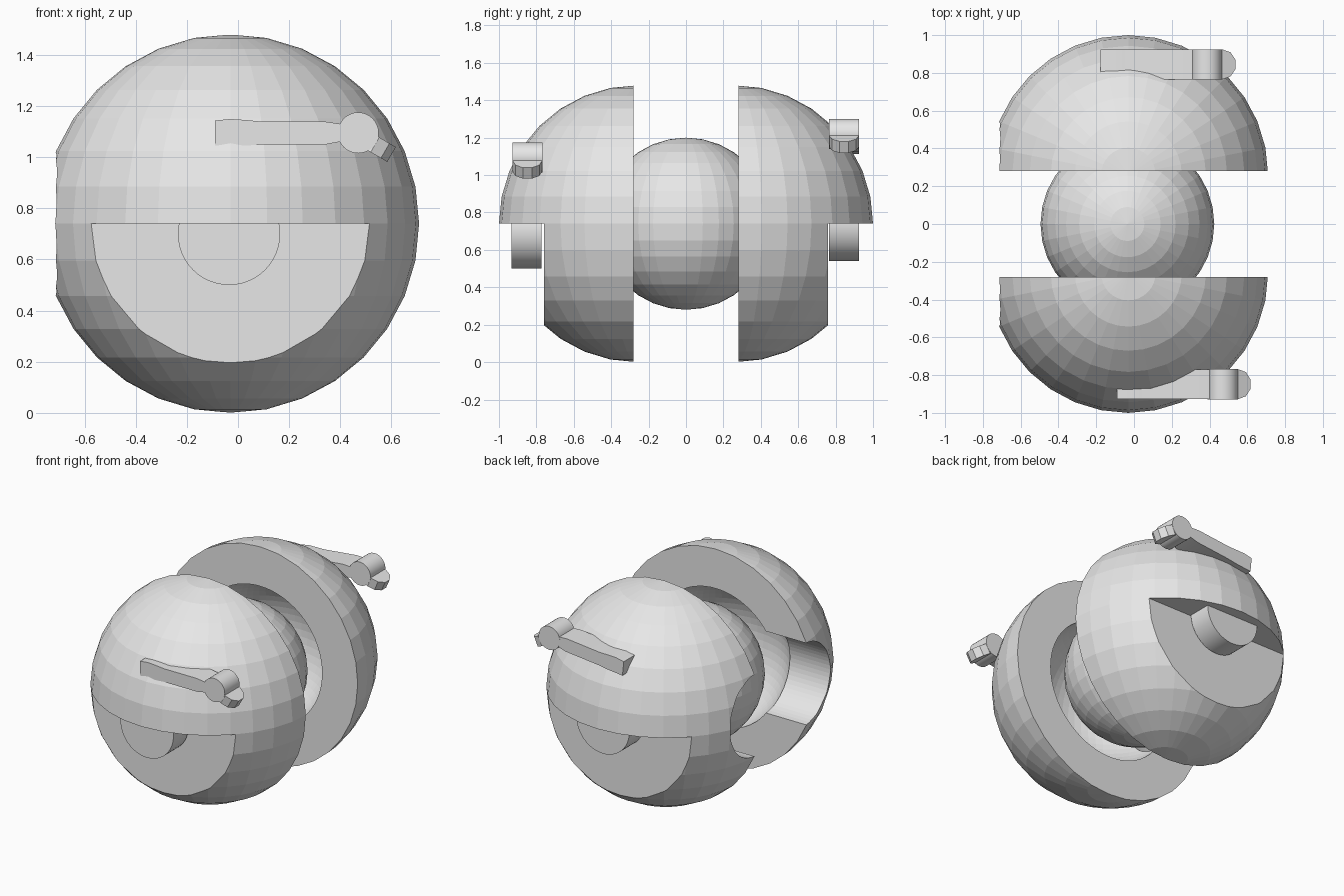
import bpy, bmesh, math
from mathutils import Matrix, Vector

if "Cube" in bpy.data.objects:
    bpy.data.objects.remove(bpy.data.objects["Cube"])

grey = bpy.data.materials.new("plain_grey")
grey.diffuse_color = (0.8, 0.8, 0.8, 1)
grey.use_nodes = True
grey.node_tree.nodes["Principled BSDF"].inputs["Base Color"].default_value = grey.diffuse_color
MID_Z = 0.74


def finish(name, bm):
    bmesh.ops.recalc_face_normals(bm, faces=bm.faces[:])
    mesh = bpy.data.meshes.new(name)
    bm.to_mesh(mesh)
    bm.free()
    mesh.materials.append(grey)
    ob = bpy.data.objects.new(name, mesh)
    bpy.context.collection.objects.link(ob)
    return ob


def sphere(name, loc, r, u=32, v=16):
    bm = bmesh.new()
    bmesh.ops.create_uvsphere(bm, u_segments=u, v_segments=v, radius=r,
                              matrix=Matrix.Translation(loc))
    return finish(name, bm)


def box(name, lo, hi):
    lo, hi = Vector(lo), Vector(hi)
    bm = bmesh.new()
    bmesh.ops.create_cube(bm, size=1, matrix=Matrix.Translation((lo + hi) / 2)
                          @ Matrix.Diagonal((*(hi - lo), 1)))
    return finish(name, bm)


def cylinder(name, matrix, r, depth, n):
    bm = bmesh.new()
    bmesh.ops.create_cone(bm, cap_ends=True, segments=n, radius1=r, radius2=r,
                          depth=depth, matrix=matrix)
    return finish(name, bm)


def smooth(ob, angle=30):
    bpy.ops.object.select_all(action='DESELECT')
    ob.select_set(True)
    bpy.context.view_layer.objects.active = ob
    bpy.ops.object.shade_smooth_by_angle(angle=math.radians(angle))


def cut(ob, cutter):
    bpy.context.view_layer.objects.active = ob
    mod = ob.modifiers.new("cut", 'BOOLEAN')
    mod.operation = 'DIFFERENCE'
    mod.solver = 'EXACT'
    mod.object = cutter
    bpy.ops.object.modifier_apply(modifier=mod.name)
    bpy.data.objects.remove(cutter)


ALONG_X = Matrix.Rotation(math.pi / 2, 4, 'Y')
ALONG_Y = Matrix.Rotation(math.pi / 2, 4, 'X')

# Inner ball
sphere("inner_ball", (-0.035, 0, MID_Z), 0.46)


# Half shell with stepped lower face, round cavity and side channel
def half_shell(name, s):
    centre = Vector((-0.03, 0.26 * s, MID_Z))
    ob = sphere(name, centre, 0.74)

    def slab(inner, outer, z1):
        ya, yb = sorted((inner * s, outer * s))
        return box("cutter", (-2, ya, -1), (2, yb, z1))
    cut(ob, slab(-2, 0.28, 3))
    cut(ob, slab(0.758, 2, MID_Z))
    cut(ob, sphere("cutter", centre, 0.47, 64, 32))
    m = Matrix.Translation(centre + Vector((-0.6, 0, 0))) @ ALONG_X
    cut(ob, cylinder("cutter", m, 0.28, 1.2, 64))


half_shell("front_shell", -1)
half_shell("back_shell", 1)

# Round plugs under each shell's ledge
for name, x, y, z in (("front_plug", -0.035, -0.852, 0.70),
                      ("back_plug", -0.02, 0.845, MID_Z)):
    m = Matrix.Translation((x, y, z)) @ ALONG_Y
    smooth(cylinder(name, m, 0.2, 0.16, 48))

# Lever arm outline (x, z) around its knob
ARM = [(-0.56, -0.05), (-0.44, -0.05), (-0.38, -0.046), (-0.13, -0.046),
       (-0.07, -0.035), (0, -0.03), (0, 0.03), (-0.07, 0.035), (-0.13, 0.044),
       (-0.38, 0.044), (-0.44, 0.05), (-0.50, 0.054), (-0.56, 0.048)]


def lever(side, x, y, z, tilt):
    base = Matrix.Translation((x, y, z)) @ Matrix.Rotation(-math.radians(tilt), 4, 'Y')
    # arm
    bm = bmesh.new()
    face = bm.faces.new([bm.verts.new((px, -0.079, pz)) for px, pz in ARM])
    ext = bmesh.ops.extrude_face_region(bm, geom=[face])["geom"]
    bmesh.ops.translate(bm, vec=(0, 0.158, 0),
                        verts=[g for g in ext if isinstance(g, bmesh.types.BMVert)])
    bm.transform(base)
    smooth(finish(side + "_lever_arm", bm))
    # knob
    smooth(cylinder(side + "_lever_knob", base @ ALONG_Y, 0.08, 0.16, 32))
    # thumb tab
    m = (base @ Matrix.Rotation(math.radians(30), 4, 'Y')
         @ Matrix.Translation((0.08, 0, -0.008)))
    cylinder(side + "_lever_tab", m, 0.079, 0.067, 10)


lever("front", 0.47, -0.848, 1.095, 0)
lever("back", 0.385, 0.845, 1.22, 6)
